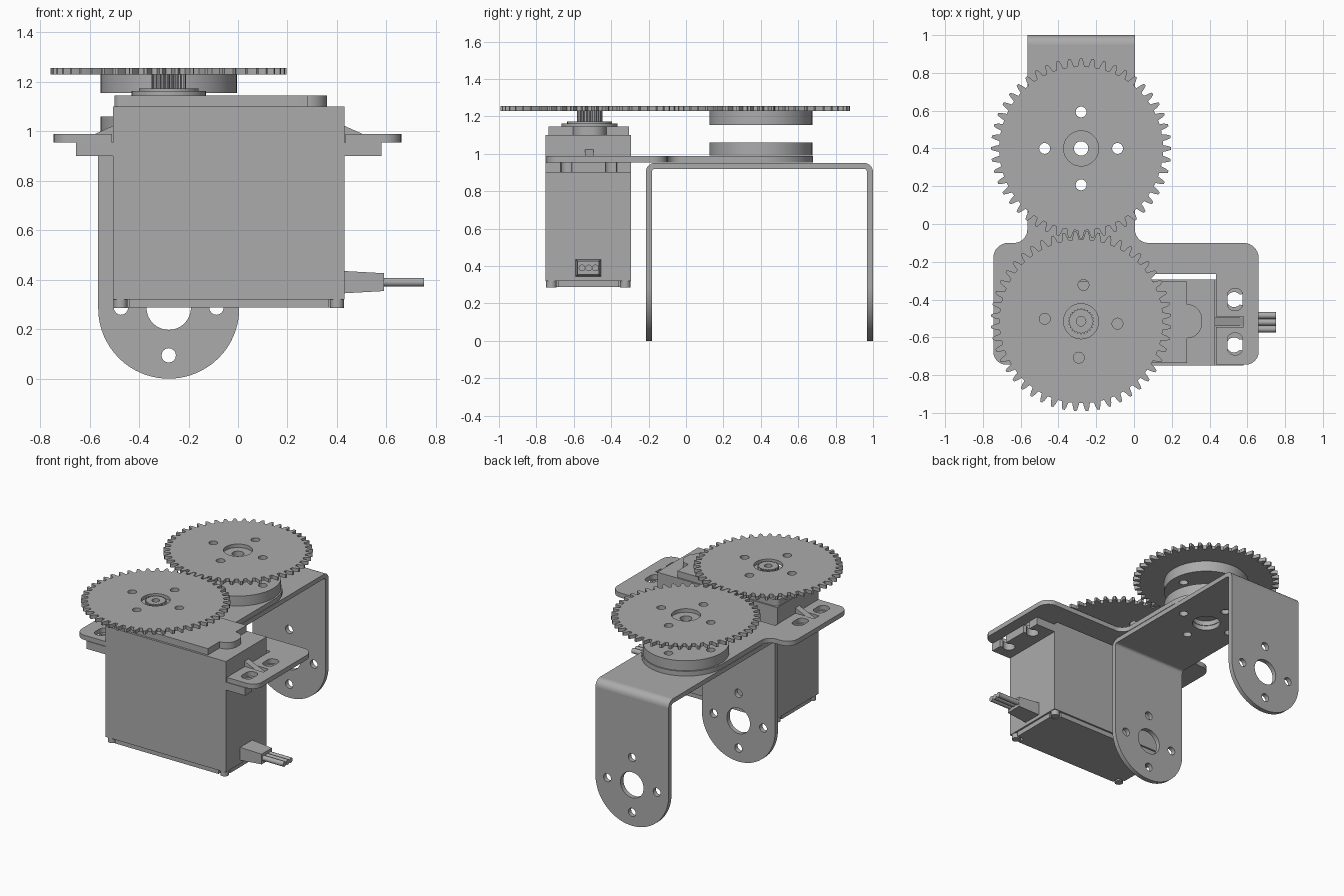
import bpy, bmesh
from math import sin, cos, tan, pi, radians
from mathutils import Vector

if "Cube" in bpy.data.objects:
    bpy.data.objects.remove(bpy.data.objects["Cube"], do_unlink=True)

grey = bpy.data.materials.new("plain grey")
grey.use_nodes = True
shade = (0.41, 0.41, 0.41, 1)
grey.diffuse_color = shade
grey.node_tree.nodes["Principled BSDF"].inputs["Base Color"].default_value = shade

AX = -0.28            # shared x of gears, hubs and bracket
GEAR_Y, SERVO_Y = 0.4, -0.515
MID = -0.0375         # servo mirror line
parts = []


def circle(x, y, r, n=32, a0=0.0, a1=2 * pi):
    full = abs(a1 - a0) > 6.28
    m = n if full else n - 1
    return [(x + r * cos(a0 + (a1 - a0) * i / m), y + r * sin(a0 + (a1 - a0) * i / m)) for i in range(n)]


def box(x0, x1, y0, y1):
    return [(x0, y0), (x1, y0), (x1, y1), (x0, y1)]


def mirror(pts):
    return [(2 * MID - p[0], *p[1:]) for p in reversed(pts)]


def fillet(pts, steps=10):
    """Round the corners of a polygon given as (x, y, radius)."""
    out = []
    for i, (x, y, r) in enumerate(pts):
        p = Vector((x, y))
        if r == 0:
            out.append((x, y))
            continue
        a = (Vector(pts[i - 1][:2]) - p).normalized()
        b = (Vector(pts[(i + 1) % len(pts)][:2]) - p).normalized()
        half = a.angle(b) / 2
        c = p + (a + b).normalized() * r / sin(half)
        s, e = p + a * r / tan(half) - c, p + b * r / tan(half) - c
        out += [tuple(c + s.lerp(e, k / steps).normalized() * r) for k in range(steps + 1)]
    return out


def bolt_holes(x, y, turn=0.0):
    return [circle(x + 0.193 * cos(turn + k * pi / 2), y + 0.193 * sin(turn + k * pi / 2), 0.029, 16)
            for k in range(4)]


def prism(name, outline, lo, hi, holes=(), axis="z"):
    """Extrude an outline with holes from lo to hi along an axis."""
    cu = bpy.data.curves.new(name, "CURVE")
    cu.dimensions, cu.fill_mode, cu.extrude = "2D", "BOTH", (hi - lo) / 2
    for loop in [outline, *holes]:
        sp = cu.splines.new("POLY")
        sp.points.add(len(loop) - 1)
        for pt, (u, v) in zip(sp.points, loop):
            pt.co = (u, v, 0, 1)
        sp.use_cyclic_u = True
    tmp = bpy.data.objects.new(name, cu)
    bpy.context.collection.objects.link(tmp)
    dg = bpy.context.evaluated_depsgraph_get()
    me = bpy.data.meshes.new_from_object(tmp.evaluated_get(dg))
    bpy.data.objects.remove(tmp, do_unlink=True)
    bpy.data.curves.remove(cu)
    bm = bmesh.new()
    bm.from_mesh(me)
    bmesh.ops.remove_doubles(bm, verts=bm.verts, dist=0.0002)
    for vert in bm.verts:
        u, v, w = vert.co
        w += (lo + hi) / 2
        vert.co = {"z": (u, v, w), "y": (u, w, v), "x": (w, u, v)}[axis]
    bmesh.ops.recalc_face_normals(bm, faces=bm.faces)
    bm.to_mesh(me)
    bm.free()
    me.name = name
    me.materials.clear()
    me.materials.append(grey)
    ob = bpy.data.objects.new(name, me)
    bpy.context.collection.objects.link(ob)
    parts.append(ob)
    return ob


def toothed(x, y, teeth, profile, phase=0.0):
    step = 2 * pi / teeth
    return [(x + r * cos(phase + (k + f) * step), y + r * sin(phase + (k + f) * step))
            for k in range(teeth) for f, r in profile]


# Meshing pair of spur gears
tooth = [(-0.32, 0.434), (-0.22, 0.458), (-0.1, 0.477), (0.1, 0.477), (0.22, 0.458), (0.32, 0.434)]
half_tooth = pi / 48
prism("driven_gear", toothed(AX, GEAR_Y, 48, tooth), 1.23, 1.255,
      [circle(AX, GEAR_Y, 0.093)] + bolt_holes(AX, GEAR_Y))
prism("drive_gear", toothed(AX, SERVO_Y, 48, tooth, -half_tooth), 1.23, 1.255,
      [circle(AX, SERVO_Y, 0.093)] + bolt_holes(AX, SERVO_Y, -half_tooth))

# Hub discs on the driven axis
for name, lo, hi in (("upper_hub", 1.155, 1.23), ("lower_hub", 0.99, 1.06)):
    prism(name, circle(AX, GEAR_Y, 0.275, 64), lo, hi,
          [circle(AX, GEAR_Y, 0.038)] + bolt_holes(AX, GEAR_Y))

# Servo mounting plate: fork around the servo with a round-ended neck
notch = [(0.435, -0.49, 0), (0.58, -0.49, 0), (0.58, -0.545, 0), (0.435, -0.545, 0)]
plate = [(0.66, -0.745, 0.07), (0.66, -0.1, 0.08), (0.005, -0.1, 0.07), (0.005, 0.68, 0.284),
         (-0.565, 0.68, 0.284), (-0.565, -0.1, 0.07), (-0.745, -0.1, 0.08), (-0.745, -0.745, 0.07),
         (-0.51, -0.745, 0)] + mirror(notch) + [(-0.51, -0.265, 0), (0.435, -0.265, 0)] + notch \
    + [(0.435, -0.745, 0)]
slots = []
for yc in (-0.635, -0.4):
    slot = fillet([(x, y, 0.035) for x, y in box(0.495, 0.575, yc - 0.058, yc + 0.058)], 6)
    slots += [slot, mirror(slot)]
prism("mounting_plate", fillet(plate), 0.955, 0.988,
      slots + [circle(AX, GEAR_Y, 0.09)] + bolt_holes(AX, GEAR_Y))

# U bracket: top web, two bends, two round-ended legs
X0, X1, BEND = AX - 0.285, AX + 0.285, 0.05
Y0, Y1, TOP, T = -0.215, 1.0, 0.952, 0.032
prism("bracket_web", box(X0, X1, Y0 + BEND, Y1 - BEND), TOP - T, TOP,
      [circle(AX, GEAR_Y, 0.09)] + bolt_holes(AX, GEAR_Y))
leg = fillet([(X0, 0, 0.284), (X1, 0, 0.284), (X1, TOP - BEND, 0), (X0, TOP - BEND, 0)], 20)
leg_holes = [circle(AX, 0.287, 0.09)] + bolt_holes(AX, 0.287)
for side, edge, inward, start in (("front", Y0, 1, pi / 2), ("rear", Y1, -1, 0)):
    lo, hi = sorted((edge, edge + inward * T))
    prism(side + "_bracket_leg", leg, lo, hi, leg_holes, "y")
    cy, cz, end = edge + inward * BEND, TOP - BEND, start + pi / 2
    ring = circle(cy, cz, BEND, 9, start, end) + circle(cy, cz, BEND - T, 9, end, start)
    prism(side + "_bracket_bend", ring, X0, X1, (), "x")

# Servo case, with a base plate notched for corner screws
SX0, SX1, SY0, SY1 = -0.505, 0.43, -0.75, -0.295
prism("servo_case", box(SX0, SX1, SY0, SY1), 0.32, 1.1)
n, e = 0.065, 0.012
base = [(SX0 + n, SY0 + e), (SX1 - n, SY0 + e), (SX1 - n, SY0 + n), (SX1 - e, SY0 + n),
        (SX1 - e, SY1 - n), (SX1 - n, SY1 - n), (SX1 - n, SY1 - e), (SX0 + n, SY1 - e),
        (SX0 + n, SY1 - n), (SX0 + e, SY1 - n), (SX0 + e, SY0 + n), (SX0 + n, SY0 + n)]
prism("servo_base", base, 0.287, 0.32)
for i, x in enumerate((SX0 + 0.03, SX1 - 0.03)):
    for j, y in enumerate((SY0 + 0.03, SY1 - 0.03)):
        prism(f"case_screw_{i}{j}", circle(x, y, 0.028, 16), 0.285, 0.325)

# Servo gearbox cover, output boss and splined shaft
cover = [(SX0 + 0.005, -0.735, 0.03), (0.28, -0.735, 0), (0.28, -0.605, 0), (0.36, -0.605, 0.079),
         (0.36, -0.425, 0.079), (0.28, -0.425, 0), (0.28, -0.305, 0), (SX0 + 0.005, -0.305, 0.03)]
prism("gearbox_cover", fillet(cover), 1.1, 1.145)
prism("output_boss", circle(AX, SERVO_Y, 0.15, 48), 1.145, 1.162)
prism("output_collar", circle(AX, SERVO_Y, 0.12, 48), 1.162, 1.172)
spline = [(-0.3, 0.062), (-0.1, 0.069), (0.1, 0.069), (0.3, 0.062)]
prism("output_shaft", toothed(AX, SERVO_Y, 24, spline), 1.172, 1.252, [circle(AX, SERVO_Y, 0.025, 20)])

# Mounting ears with open keyholes, and stiffening ribs
ear = [(SX1, SY0), (0.58, SY0)]
for yc in (-0.64, -0.4):
    ear += [(0.58, yc - 0.03), *circle(0.53, yc, 0.04, 16, radians(-42), radians(-318)), (0.58, yc + 0.03)]
ear += [(0.58, SY1), (SX1, SY1)]
rib = [(SX1, 0.955), (0.578, 0.955), (0.43, 1.022)]
for side, flip in (("left", list), ("right", mirror)):
    prism(side + "_ear", flip(ear), 0.9, 0.955)
    prism(side + "_rib", flip(rib), -0.54, -0.495, (), "y")

# Cable boot, tapered outward, and three wires
boot = prism("cable_boot", box(-0.59, -0.455, 0.345, 0.435), SX1, 0.59, (), "x")
for v in boot.data.vertices:
    if v.co.x > 0.5:
        v.co.y = -0.522 + (v.co.y + 0.522) * 0.85
        v.co.z = 0.39 + (v.co.z - 0.39) * 0.8
for k in (-1, 0, 1):
    prism(f"wire_{k + 2}", circle(-0.52 + k * 0.036, 0.39, 0.018, 14), 0.585, 0.752, (), "x")

# Smooth curved walls, keep edges sharp
bpy.ops.object.select_all(action="DESELECT")
for ob in parts:
    ob.select_set(True)
bpy.context.view_layer.objects.active = parts[0]
bpy.ops.object.shade_smooth_by_angle(angle=radians(28))
